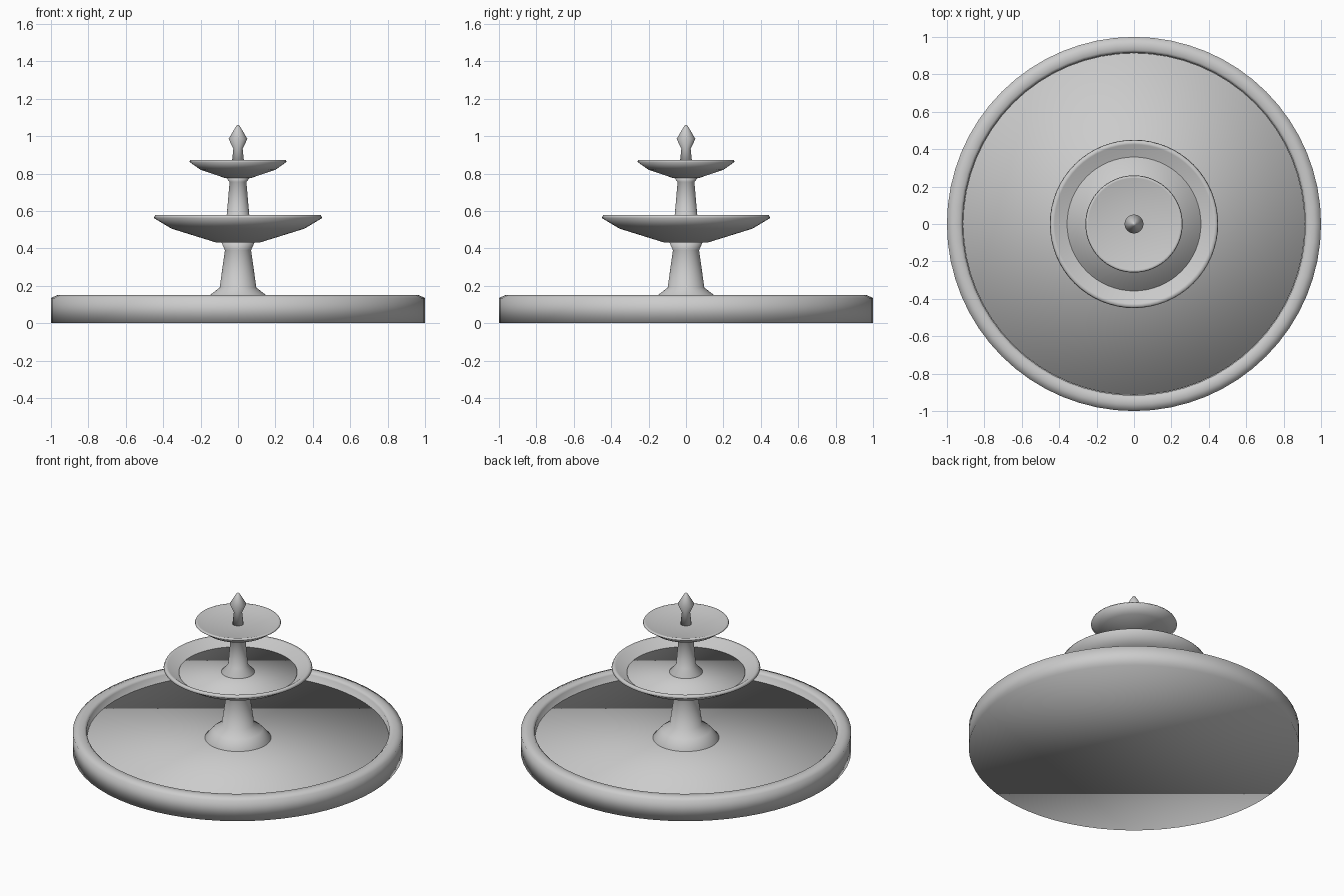
import bpy, bmesh
from math import cos, sin, tau

SEGMENTS = 64

cube = bpy.data.objects.get("Cube")
if cube:
    bpy.data.objects.remove(cube, do_unlink=True)

stone = bpy.data.materials.new("grey stone")
stone.use_nodes = True
grey = (0.6, 0.6, 0.6, 1)
stone.diffuse_color = grey
stone.node_tree.nodes["Principled BSDF"].inputs["Base Color"].default_value = grey


def lathe(name, profile):
    """Turn a (radius, height) profile, bottom to top, and cap both ends."""
    bm = bmesh.new()
    rings = []
    for r, z in profile:
        rings.append([bm.verts.new((r * cos(tau * i / SEGMENTS), r * sin(tau * i / SEGMENTS), z))
                      for i in range(SEGMENTS)])
    for low, high in zip(rings, rings[1:]):
        for i in range(SEGMENTS):
            j = (i + 1) % SEGMENTS
            bm.faces.new((low[i], low[j], high[j], high[i]))
    bm.faces.new(rings[0][::-1])
    bm.faces.new(rings[-1])
    for face in bm.faces:
        face.smooth = True
    mesh = bpy.data.meshes.new(name)
    bm.to_mesh(mesh)
    bm.free()
    mesh.materials.append(stone)
    obj = bpy.data.objects.new(name, mesh)
    bpy.context.collection.objects.link(obj)
    return obj


# Ground basin with a rounded rim, and the disc that fills it
lathe("basin", [(1, 0), (1, 0.135), (0.965, 0.15), (0.93, 0.15), (0.916, 0.138), (0.916, 0.04)])
lathe("basin_water", [(0.914, 0.05), (0.914, 0.092)])

# Lower tier
lathe("lower_column", [(0.2, 0.07), (0.2, 0.094), (0.15, 0.15), (0.098, 0.19),
                       (0.07, 0.39), (0.09, 0.435)])
lathe("lower_bowl", [(0.12, 0.432), (0.355, 0.505), (0.45, 0.562), (0.443, 0.578),
                     (0.425, 0.576), (0.35, 0.52)])
lathe("lower_bowl_water", [(0.358, 0.515), (0.358, 0.532)])

# Upper tier
lathe("upper_column", [(0.1, 0.52), (0.1, 0.535), (0.06, 0.58), (0.045, 0.755), (0.065, 0.78)])
lathe("upper_bowl", [(0.07, 0.776), (0.2, 0.82), (0.26, 0.862), (0.256, 0.871),
                     (0.245, 0.87), (0.2, 0.856), (0.03, 0.853)])

# Pointed finial
lathe("finial", [(0.034, 0.845), (0.025, 0.932), (0.05, 0.985), (0.012, 1.05), (0.003, 1.06)])
